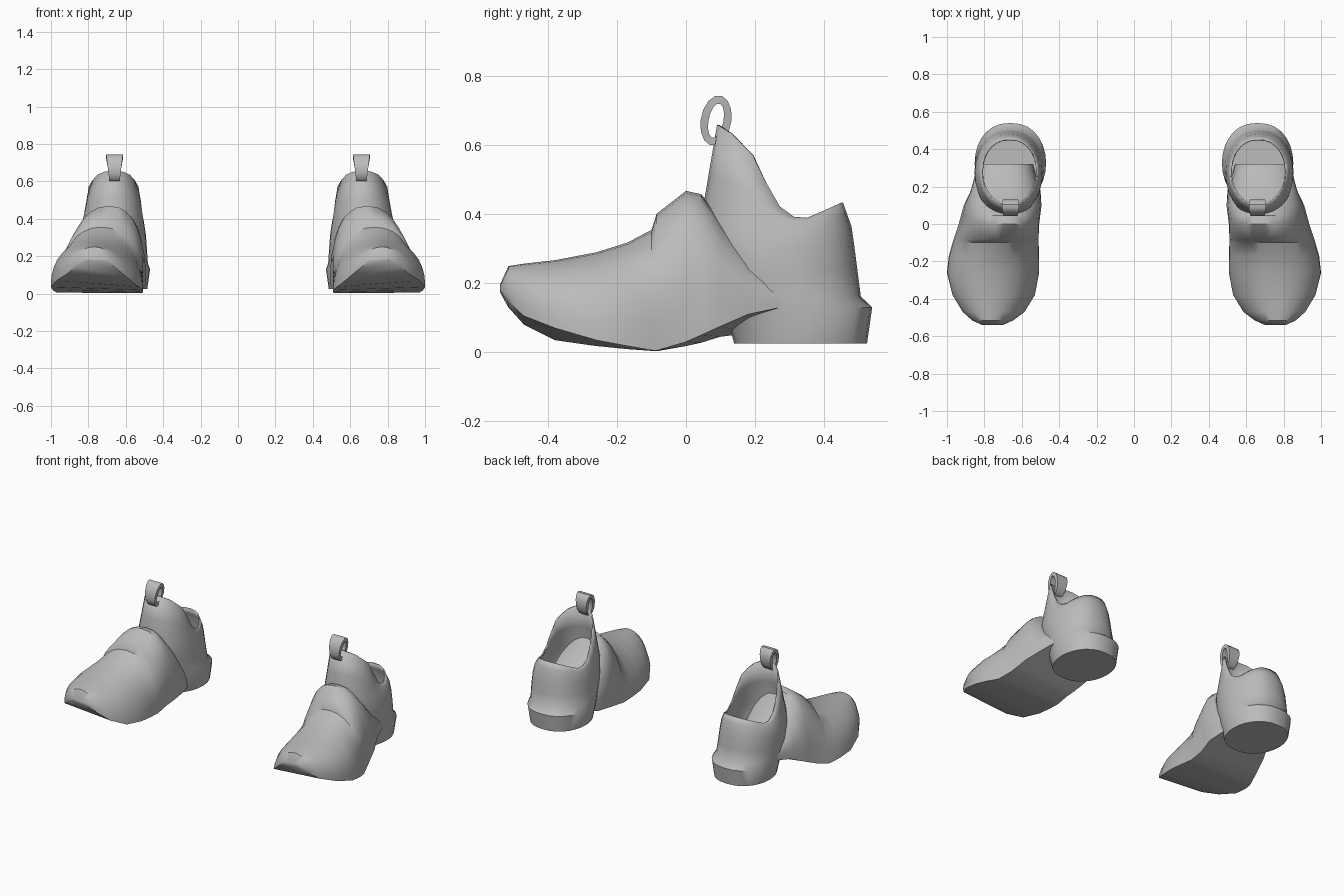
import bpy, bmesh
from math import sin, cos, pi, radians

cube = bpy.data.objects.get("Cube")
if cube:
    bpy.data.objects.remove(cube)

grey = bpy.data.materials.new("plain_grey")
grey.use_nodes = True
grey.diffuse_color = (0.5, 0.5, 0.5, 1)
bsdf = grey.node_tree.nodes["Principled BSDF"]
bsdf.inputs["Base Color"].default_value = grey.diffuse_color
bsdf.inputs["Roughness"].default_value = 0.7


def spow(v, p):
    return (1 if v >= 0 else -1) * abs(v) ** p


def interp(table, v):
    for (a, fa), (b, fb) in zip(table, table[1:]):
        if v <= b:
            return fa + (fb - fa) * max(0, (v - a) / (b - a))
    return table[-1][1]


def loft(name, rings, caps=(), loop=False, wall=0, angle=40):
    """Skin a list of closed rings, then mirror to make the pair."""
    bm = bmesh.new()
    vs = [[bm.verts.new(p) for p in ring] for ring in rings]
    pairs = list(zip(vs, vs[1:])) + ([(vs[-1], vs[0])] if loop else [])
    n = len(vs[0])
    for a, b in pairs:
        for i in range(n):
            j = (i + 1) % n
            bm.faces.new((a[i], a[j], b[j], b[i]))
    for c in caps:
        bm.faces.new(vs[c])
    bmesh.ops.recalc_face_normals(bm, faces=bm.faces)
    me = bpy.data.meshes.new(name)
    bm.to_mesh(me)
    bm.free()
    me.materials.append(grey)
    me.shade_smooth()
    me.set_sharp_from_angle(angle=radians(angle))
    ob = bpy.data.objects.new(name, me)
    bpy.context.collection.objects.link(ob)
    if wall:
        solid = ob.modifiers.new("wall", "SOLIDIFY")
        solid.thickness, solid.offset = wall, -1
    ob.modifiers.new("pair", "MIRROR").use_clip = False
    return ob


# Forefoot: domed sections from toe to arch
# y, inner x, outer x, inner bottom, outer bottom, top z, peak x, roundness
stations = [
    (-.54, .70, .81, .175, .18, .195, .77, 1),
    (-.515, .645, .865, .13, .145, .25, .77, 1),
    (-.47, .585, .915, .08, .105, .257, .77, 1),
    (-.38, .53, .97, .035, .07, .267, .77, .95),
    (-.26, .507, 1.0, .018, .035, .29, .765, .95),
    (-.17, .507, .99, .009, .018, .318, .75, .95),
    (-.10, .51, .97, .004, .006, .355, .73, .9),
    (-.085, .511, .965, .003, .005, .402, .72, .9),
    (.0, .512, .937, .018, .03, .468, .69, .85),
    (.045, .505, .925, .028, .05, .458, .69, .8),
    (.10, .495, .91, .045, .075, .385, .69, .75),
    (.18, .50, .872, .055, .11, .29, .69, .75),
    (.32, .54, .835, .10, .14, .19, .69, .9),
]


def dome(y, xi, xo, bi, bo, top, peak, p, n=16):
    ring = []
    cx, hw = (xi + xo) / 2, (xo - xi) / 2
    for k in range(n + 1):
        t = pi * k / n
        side, up = -spow(cos(t), p), max(0, sin(t)) ** p
        base = bi + (bo - bi) * (side + 1) / 2
        ring.append((cx + hw * side + (peak - cx) * up, y, base + (top - base) * up))
    return ring


loft("forefoot", [dome(*s) for s in stations], caps=(0, -1))

# Heel and ankle shaft: level rings, ending in a saddle-shaped rim
SEG = 28


def oval(z, yf, yb, xi, xo, p=.85, front=.85):
    ring = []
    for k in range(SEG):
        a = 2 * pi * k / SEG
        e = front if cos(a) > 0 else p
        y = (yf + yb) / 2 - (yb - yf) / 2 * cos(a)
        x = (xi + xo) / 2 + (xo - xi) / 2 * spow(sin(a), e)
        ring.append((x, y, z(y) if callable(z) else z))
    return ring


def rim_height(y):
    return interp([(.09, .66), (.13, .635), (.195, .57), (.255, .445), (.29, .40),
                   (.34, .385), (.42, .42), (.455, .435)], y)


levels = [
    (.025, .14, .525, .485, .835), (.13, .11, .54, .47, .852),
    (.162, .09, .507, .482, .85), (.24, .06, .497, .487, .853),
    (.31, .045, .488, .492, .85), (.365, .04, .48, .50, .838),
]
rings = [oval(*l) for l in levels]
rim = oval(rim_height, .09, .455, .515, .815, .85, 1.15)
middle = [tuple((a + b) / 2 for a, b in zip(p, q)) for p, q in zip(rings[-1], rim)]
loft("heel_and_ankle", rings + [middle, rim], caps=(0,), wall=.008)

# Pull loop on the tongue: flat band bent into an upright ring
band = []
for k in range(14):
    a = 2 * pi * k / 14
    half = .036 + .009 * sin(a)
    y, z = .087 + .008 * sin(a), .672
    outer = (y + .045 * cos(a), z + .073 * sin(a))
    inner = (y + .022 * cos(a), z + .050 * sin(a))
    band.append([(.66 - half, *outer), (.66 + half, *outer),
                 (.66 + half, *inner), (.66 - half, *inner)])
loft("pull_loop", band, loop=True)
